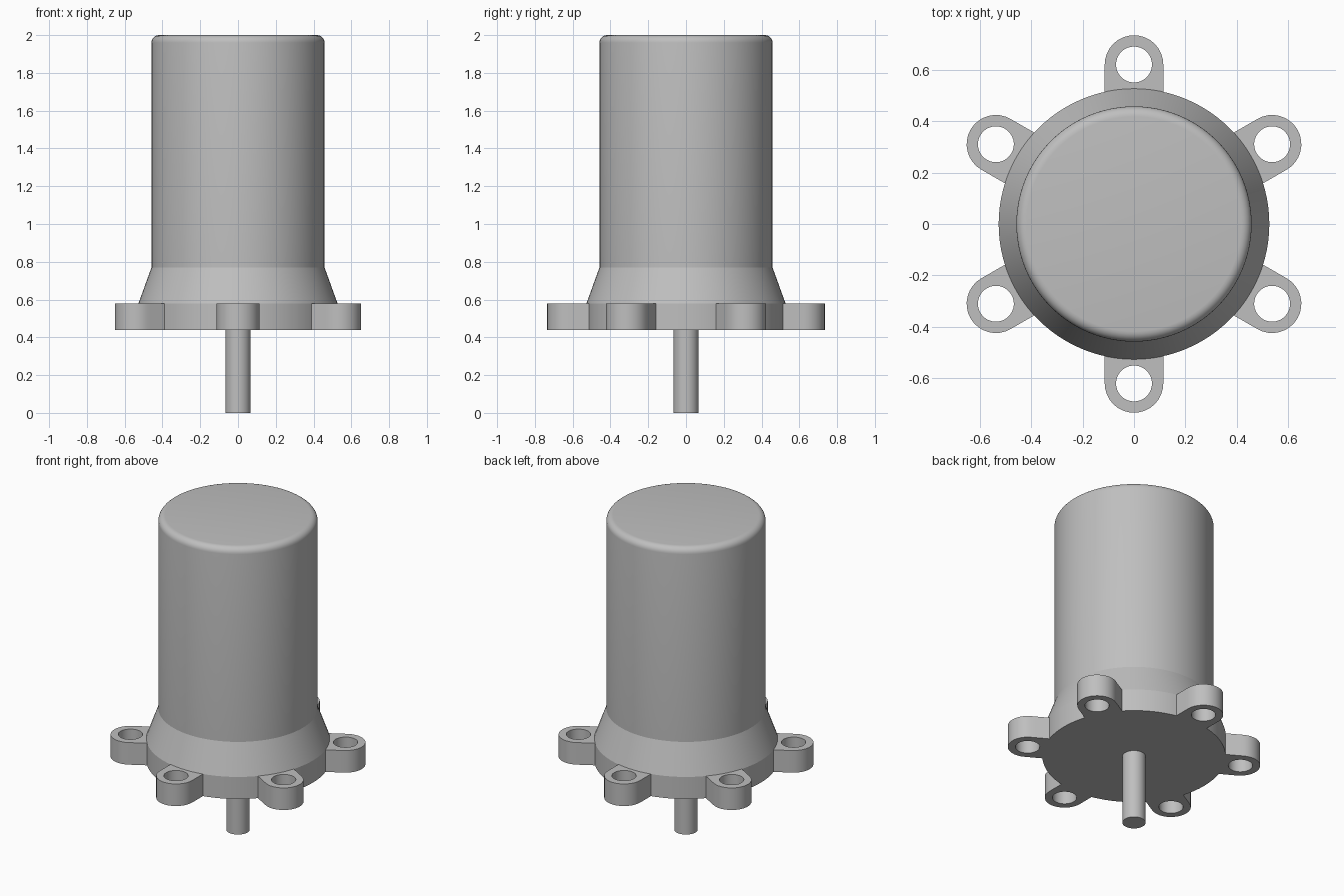
import bpy, bmesh, math

if "Cube" in bpy.data.objects:
    bpy.data.objects.remove(bpy.data.objects["Cube"], do_unlink=True)

GREY = (0.52, 0.52, 0.52, 1)
metal = bpy.data.materials.new("grey metal")
metal.use_nodes = True
metal.diffuse_color = GREY
metal.node_tree.nodes["Principled BSDF"].inputs["Base Color"].default_value = GREY


def finish(bm, name):
    """Turn a bmesh into a named, smooth-shaded object."""
    bmesh.ops.recalc_face_normals(bm, faces=bm.faces)
    mesh = bpy.data.meshes.new(name)
    bm.to_mesh(mesh)
    bm.free()
    mesh.materials.append(metal)
    obj = bpy.data.objects.new(name, mesh)
    bpy.context.collection.objects.link(obj)
    bpy.ops.object.select_all(action='DESELECT')
    obj.select_set(True)
    bpy.context.view_layer.objects.active = obj
    bpy.ops.object.shade_smooth_by_angle(angle=math.radians(17))
    return obj


def lathe(name, profile, sides):
    """Revolve (radius, z) points around the z axis and cap both ends."""
    bm = bmesh.new()
    rings = [[bm.verts.new((r * math.cos(math.tau * i / sides),
                            r * math.sin(math.tau * i / sides), z))
              for i in range(sides)] for r, z in profile]
    for a, b in zip(rings, rings[1:]):
        for i in range(sides):
            j = (i + 1) % sides
            bm.faces.new((a[i], a[j], b[j], b[i]))
    bm.faces.new(rings[0])
    bm.faces.new(rings[-1])
    return finish(bm, name)


BASE, FLANGE_TOP, TOP = 0.44, 0.58, 2.0
BODY_R, FLANGE_R, FILLET = 0.458, 0.527, 0.04

# Housing: flange, flared skirt, barrel and rounded top edge
profile = [(FLANGE_R, BASE), (FLANGE_R, FLANGE_TOP), (BODY_R, 0.77)]
for k in range(7):
    t = math.radians(15 * k)
    profile.append((BODY_R - FILLET * (1 - math.cos(t)),
                    TOP - FILLET * (1 - math.sin(t))))
lathe("housing", profile, 96)

# Output shaft
lathe("shaft", [(0.067, 0), (0.067, BASE + 0.01)], 32)


def lug(name, angle, sides=32, dist=0.621, half=0.114, hole=0.07):
    """Mounting ear with a rounded outer end, square root and through hole."""
    bm = bmesh.new()
    rings = []
    for z in (BASE, FLANGE_TOP):
        inner, outer = [], []
        for i in range(sides):
            t = math.tau * i / sides
            c, s = math.cos(t), math.sin(t)
            reach = half if c > 0 else half / max(abs(c), abs(s))
            inner.append(bm.verts.new((dist + hole * c, hole * s, z)))
            outer.append(bm.verts.new((dist + reach * c, reach * s, z)))
        rings.append((inner, outer))
    (in0, out0), (in1, out1) = rings
    for a, b in ((in0, out0), (out0, out1), (out1, in1), (in1, in0)):
        for i in range(sides):
            j = (i + 1) % sides
            bm.faces.new((a[i], a[j], b[j], b[i]))
    finish(bm, name).rotation_euler.z = angle


# Six ears evenly spaced around the flange
for n in range(6):
    lug(f"mounting_lug_{n + 1}", math.radians(30 + 60 * n))
